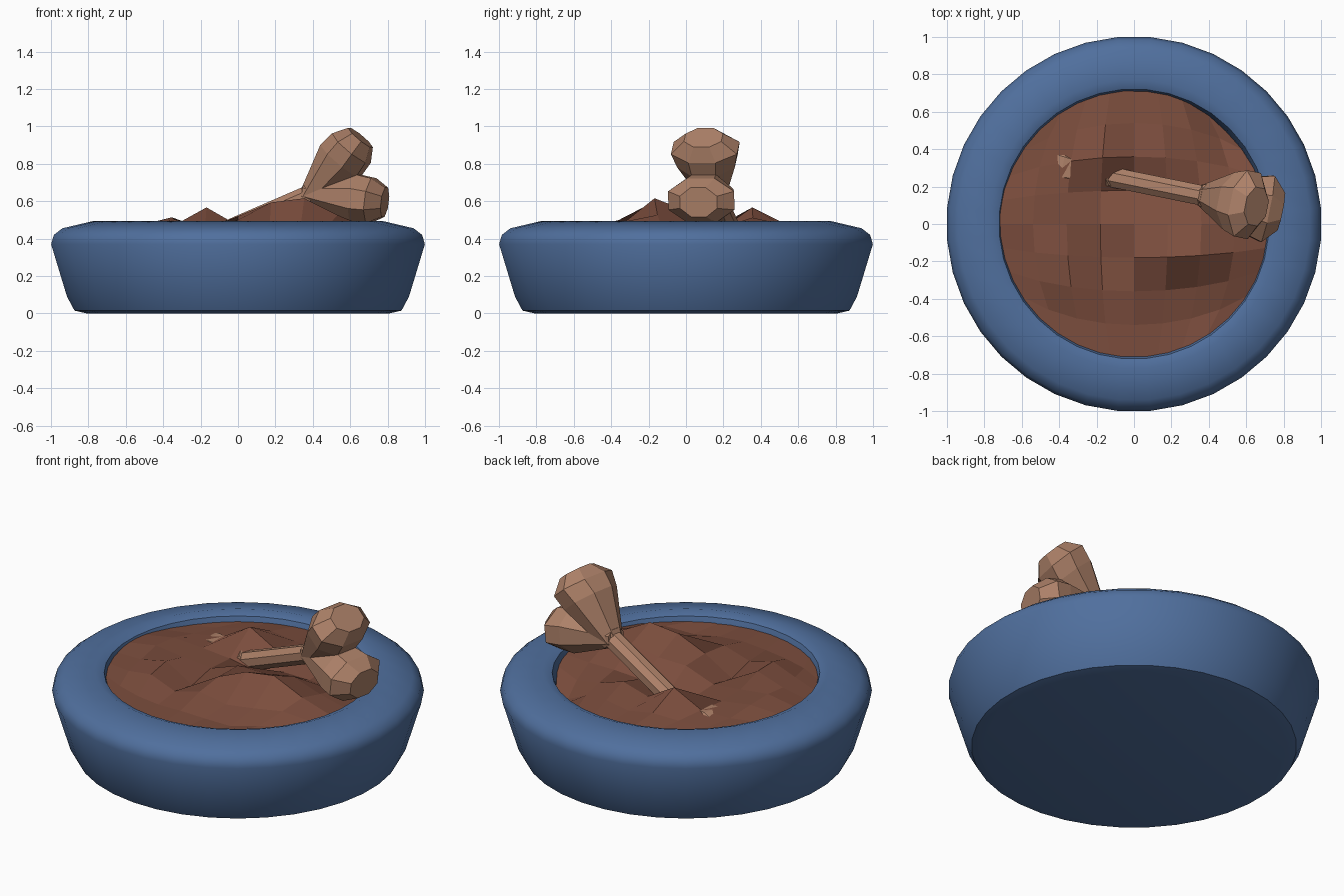
import bpy, bmesh, math
from mathutils import Vector, Matrix

if "Cube" in bpy.data.objects:
    bpy.data.objects.remove(bpy.data.objects["Cube"])


def finish(name, bm, color):
    bmesh.ops.recalc_face_normals(bm, faces=bm.faces)
    me = bpy.data.meshes.new(name)
    bm.to_mesh(me)
    bm.free()
    ob = bpy.data.objects.new(name, me)
    bpy.context.collection.objects.link(ob)
    mat = bpy.data.materials.new(name + "_color")
    mat.diffuse_color = (*color, 1)
    mat.use_nodes = True
    mat.node_tree.nodes["Principled BSDF"].inputs["Base Color"].default_value = mat.diffuse_color
    me.materials.append(mat)
    return ob


def loft(bm, rings):
    """Skin a list of point rings and cap both ends."""
    loops = [[bm.verts.new(p) for p in r] for r in rings]
    for a, b in zip(loops, loops[1:]):
        n = len(a)
        for i in range(n):
            bm.faces.new((a[i], a[(i + 1) % n], b[(i + 1) % n], b[i]))
    bm.faces.new(loops[0])
    bm.faces.new(loops[-1])


def circle(n, rx, ry, phase=0.5):
    return [(rx * math.cos(math.tau * (i + phase) / n),
             ry * math.sin(math.tau * (i + phase) / n)) for i in range(n)]


# Bowl: turned profile with rolled rim and hollow inside
profile = [(0.81, 0.0), (0.875, 0.015), (0.915, 0.09), (1.0, 0.37), (0.985, 0.42),
           (0.94, 0.455), (0.77, 0.495), (0.72, 0.475), (0.705, 0.43), (0.66, 0.10)]
bm = bmesh.new()
loft(bm, [[(x, y, z) for x, y in circle(36, r * 1.003, r * 1.003)] for r, z in profile])
bowl = finish("bowl", bm, (0.08, 0.16, 0.34))
bpy.context.view_layer.objects.active = bowl
bowl.select_set(True)
bpy.ops.object.shade_smooth_by_angle(angle=math.radians(37))
bowl.select_set(False)

# Food: square grid rounded to a disc, with lumps (x, y, height, spread)
lumps = [(0.36, -0.14, 0.17, 0.20), (0.03, -0.08, 0.10, 0.14), (-0.17, 0.38, 0.13, 0.13),
         (0.16, -0.2, 0.06, 0.12), (-0.36, -0.25, 0.10, 0.12), (0.0, -0.38, 0.05, 0.12),
         (-0.52, 0.05, 0.05, 0.2), (-0.05, 0.2, -0.05, 0.12), (0.52, 0.48, -0.09, 0.18),
         (0.27, -0.4, -0.07, 0.1), (0.2, 0.4, 0.08, 0.14), (-0.18, -0.18, -0.04, 0.1)]
bm = bmesh.new()
bmesh.ops.create_grid(bm, x_segments=8, y_segments=8, size=1)
for v in bm.verts:
    x, y = v.co.x, v.co.y
    px = 0.72 * x * math.sqrt(1 - y * y / 2)
    py = 0.72 * y * math.sqrt(1 - x * x / 2)
    z = 0.445 + sum(h * math.exp(-((px - a) ** 2 + (py - b) ** 2) / (s * s))
                    for a, b, h, s in lumps)
    v.co = (px, py, z)
finish("food", bm, (0.20, 0.075, 0.047))

# Bone: faceted shaft with two flared knobs at each end, half sunk in the food
bm = bmesh.new()
half = 0.30
loft(bm, [[(s, y, z) for y, z in circle(8, 0.058, 0.055)]
          for s in (-half - 0.06, half + 0.06)])
knob = [(-0.05, 0.06, 0.055), (0.23, 0.17, 0.14), (0.32, 0.195, 0.13), (0.395, 0.11, 0.085)]
for end, tilt in ((1, 26), (1, -30), (-1, 12), (-1, -30)):
    a = math.radians(tilt)
    along = Vector((math.cos(a) * end, 0, math.sin(a)))
    side = Vector((0, 1, 0))
    up = along.cross(side)
    start = Vector((half * end, 0, 0))
    size = 1 if end > 0 else 0.85
    loft(bm, [[start + along * t + side * y * size + up * z * size
               for y, z in circle(8, w, h)] for t, w, h in knob])
place = (Matrix.Translation((0.13, 0.20, 0.525))
         @ Matrix.Rotation(math.radians(-11.5), 4, 'Z')
         @ Matrix.Rotation(math.radians(-23), 4, 'Y'))
bmesh.ops.transform(bm, matrix=place, verts=bm.verts)
finish("bone", bm, (0.42, 0.22, 0.14))
